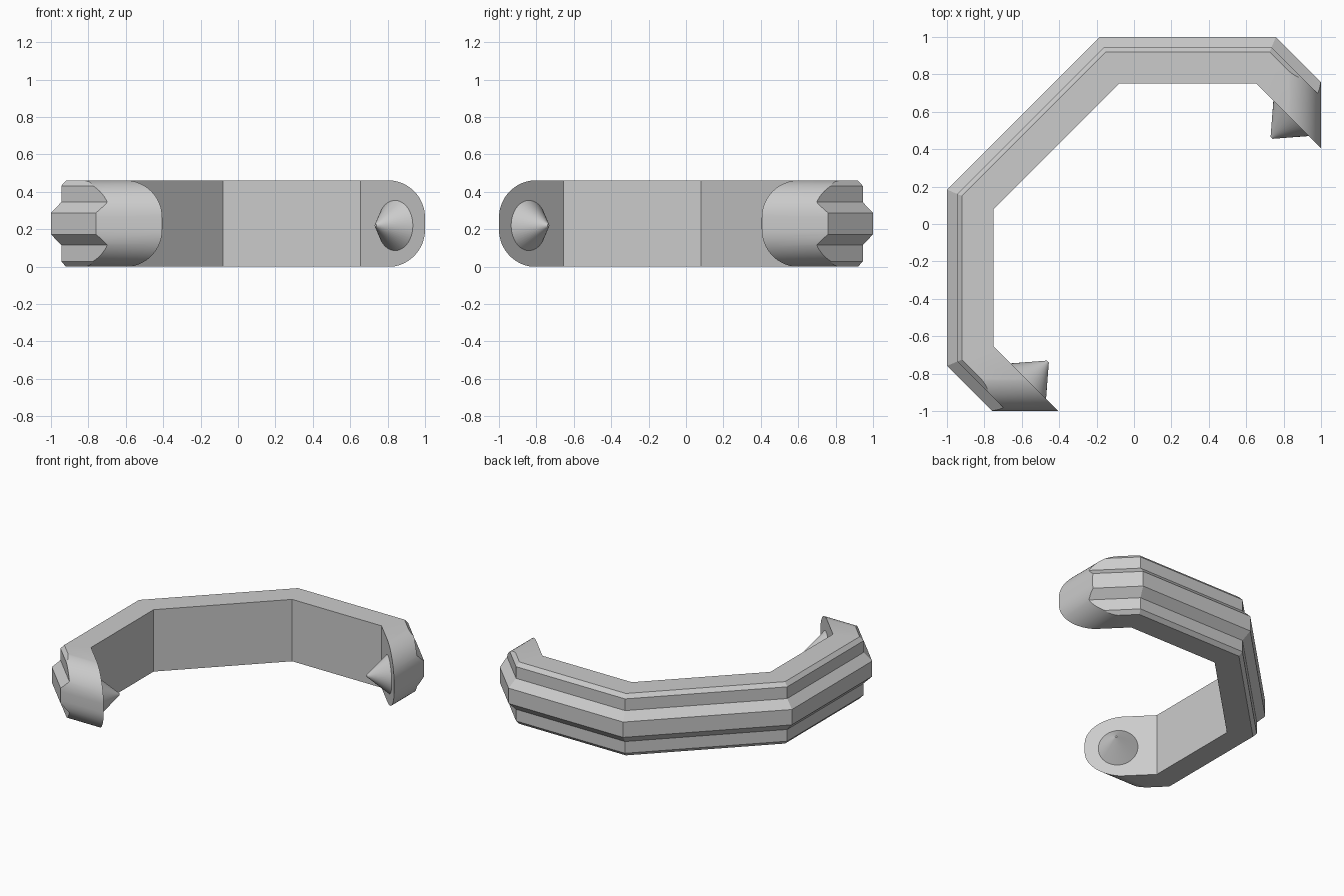
import bpy, bmesh, math
from mathutils import Vector, Matrix

if "Cube" in bpy.data.objects:
    bpy.data.objects.remove(bpy.data.objects["Cube"])

H = 0.46
R2 = math.sqrt(0.5)

grey = bpy.data.materials.new("plain_grey")
grey.use_nodes = True
grey.diffuse_color = (0.6, 0.6, 0.6, 1)
grey.node_tree.nodes["Principled BSDF"].inputs["Base Color"].default_value = (0.6, 0.6, 0.6, 1)


def make_object(name, bm):
    bmesh.ops.recalc_face_normals(bm, faces=bm.faces)
    mesh = bpy.data.meshes.new(name)
    bm.to_mesh(mesh)
    bm.free()
    mesh.materials.append(grey)
    obj = bpy.data.objects.new(name, mesh)
    bpy.context.collection.objects.link(obj)
    return obj


def activate(obj):
    bpy.ops.object.select_all(action='DESELECT')
    obj.select_set(True)
    bpy.context.view_layer.objects.active = obj


def smooth(obj, angle=20):
    activate(obj)
    bpy.ops.object.shade_smooth_by_angle(angle=math.radians(angle))


def loft(rings):
    bm = bmesh.new()
    loops = [[bm.verts.new(p) for p in ring] for ring in rings]
    n = len(loops[0])
    for a, b in zip(loops, loops[1:]):
        for i in range(n):
            j = (i + 1) % n
            bm.faces.new((a[i], a[j], b[j], b[i]))
    bm.faces.new(loops[0])
    bm.faces.new(loops[-1])
    return bm


# Ribbed cross-section: (depth outward from the inner wall, height)
lower = [(0, 0), (0.17, 0), (0.195, 0.028), (0.195, 0.115), (0.25, 0.173)]
section = lower + [(d, H - z) for d, z in reversed(lower)]

# Inner wall path, mirrored across the diagonal
half = [(1.3, 0.105), (0.655, 0.75), (-0.08, 0.75)]
path = [Vector(p) for p in half] + [Vector((-y, -x)) for x, y in reversed(half)]

normals = []
for a, b in zip(path, path[1:]):
    t = (b - a).normalized()
    normals.append(Vector((t.y, -t.x)))

# Mitred sweep of the section
rings = []
for i, p in enumerate(path):
    n1, n2 = normals[max(i - 1, 0)], normals[min(i, len(normals) - 1)]
    miter = (n1 + n2) / (1 + n1.dot(n2))
    rings.append([(*(p + miter * d), z) for d, z in section])
band = make_object("band", loft(rings))

# Rounded end trimmers, one per tip
gap, rx, rz = 0.002, 0.2, 0.2
outline = [(-1.6, -gap)]
for sign, centre in ((-1, rz - gap), (1, H - rz + gap)):
    arc = []
    for k in range(17):
        a = math.radians(90) * k / 16
        arc.append((1 - rx + rx * math.cos(a), centre + sign * rz * math.sin(a)))
    outline += arc[::-1] if sign < 0 else arc
outline.append((-1.6, H + gap))

for name, flip in (("left_tip_trimmer", False), ("right_tip_trimmer", True)):
    ends = [[(-y, -x, z) if flip else (x, y, z) for x, z in outline] for y in (-1.6, 1.6)]
    trimmer = make_object(name, loft(ends))
    trimmer.hide_render = True
    activate(band)
    mod = band.modifiers.new("trim", 'BOOLEAN')
    mod.operation, mod.solver, mod.object = 'INTERSECT', 'EXACT', trimmer
    bpy.ops.object.modifier_apply(modifier=mod.name)
    bpy.data.objects.remove(trimmer)
smooth(band)

# Pointed studs on the inner faces of both tips
for name, x, y in (("left_stud", 0.84, 0.565), ("right_stud", -0.565, -0.84)):
    # Both faces look along a diagonal towards the middle of the band
    axis = Vector((-R2, -R2, 0)) if x > 0 else Vector((R2, R2, 0))
    bm = bmesh.new()
    bmesh.ops.create_cone(bm, cap_ends=True, segments=48, radius1=0.153, radius2=0.007, depth=0.17)
    turn = axis.to_track_quat('Z', 'Y').to_matrix().to_4x4()
    place = Matrix.Translation(Vector((x, y, H / 2 - 0.01)) + axis * 0.063)
    bmesh.ops.transform(bm, matrix=place @ turn, verts=bm.verts)
    smooth(make_object(name, bm), 30)
